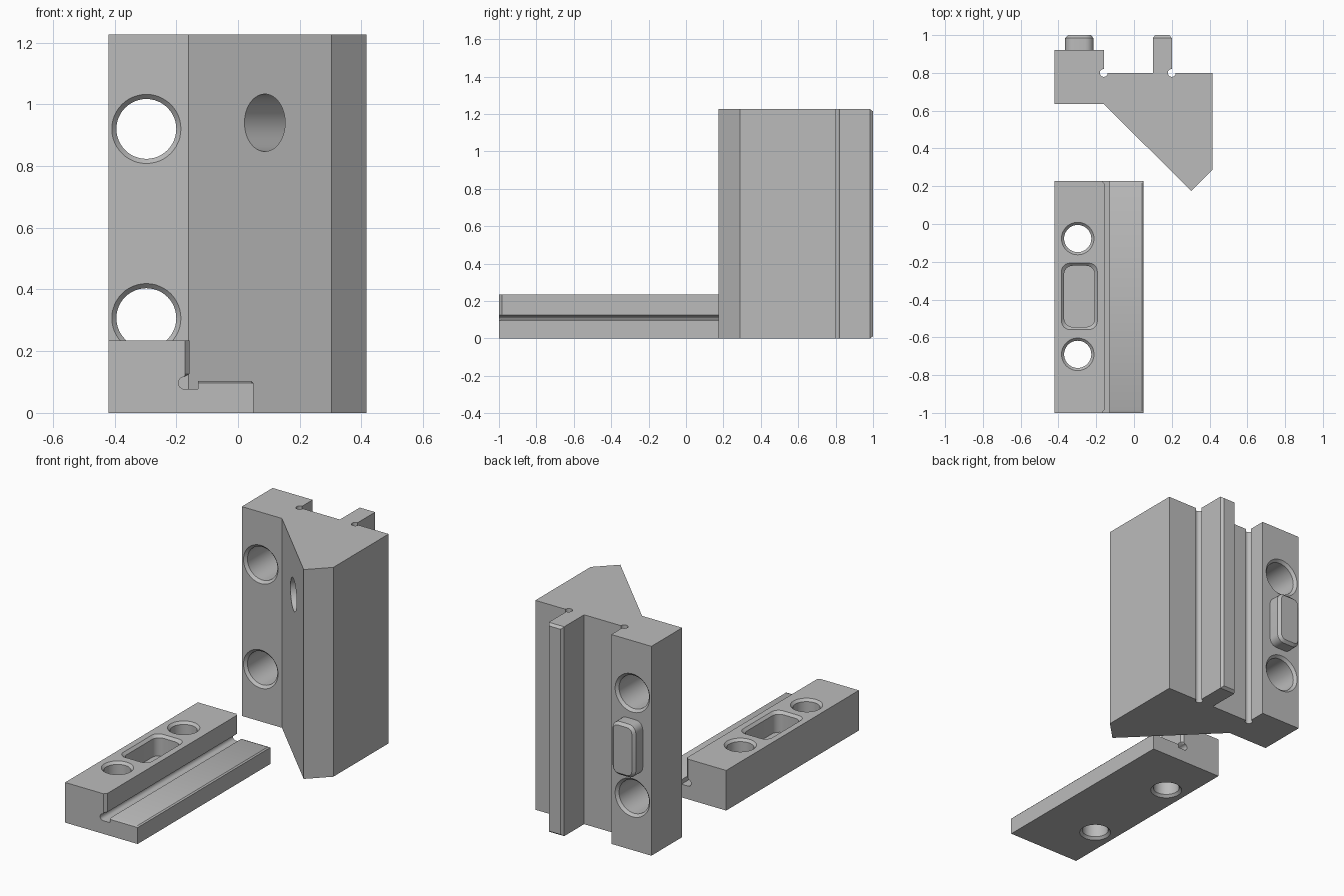
import bpy, bmesh, math
from mathutils import Matrix

cube = bpy.data.objects.get("Cube")
if cube:
    bpy.data.objects.remove(cube)

steel = bpy.data.materials.new("plain grey steel")
steel.use_nodes = True
GREY = (0.5, 0.5, 0.5, 1)
steel.diffuse_color = GREY
steel.node_tree.nodes["Principled BSDF"].inputs["Base Color"].default_value = GREY

UP = Matrix.Identity(4)
ALONG_Y = Matrix.Rotation(math.pi / 2, 4, 'X')   # height runs to -y, outline is (x, z)
HEIGHT = 1.226


def arc(cx, cy, r, start=0, end=360, n=32):
    full = end - start == 360
    angles = [math.radians(start + (end - start) * i / n) for i in range(n if full else n + 1)]
    return [(cx + r * math.cos(a), cy + r * math.sin(a)) for a in angles]


def rect(cx, cy, hx, hy, r):
    """Rectangle with rounded corners."""
    pts = []
    for k, (sx, sy) in enumerate([(1, 1), (-1, 1), (-1, -1), (1, -1)]):
        pts += arc(cx + sx * (hx - r), cy + sy * (hy - r), r, 90 * k, 90 * k + 90, 6)
    return pts


def loft(name, sections, matrix=UP):
    """Closed solid through (height, outline) sections."""
    bm = bmesh.new()
    rings = [[bm.verts.new(matrix @ Matrix.Translation((u, v, h)).translation)
              for u, v in outline] for h, outline in sections]
    n = len(rings[0])
    for a, b in zip(rings, rings[1:]):
        for i in range(n):
            j = (i + 1) % n
            bm.faces.new((a[i], a[j], b[j], b[i]))
    bm.faces.new(rings[0][::-1])
    bm.faces.new(rings[-1])
    bmesh.ops.recalc_face_normals(bm, faces=bm.faces)
    mesh = bpy.data.meshes.new(name)
    bm.to_mesh(mesh)
    bm.free()
    mesh.materials.append(steel)
    obj = bpy.data.objects.new(name, mesh)
    bpy.context.collection.objects.link(obj)
    return obj


def combine(target, tool, operation='DIFFERENCE'):
    mod = target.modifiers.new(operation, 'BOOLEAN')
    mod.operation, mod.solver, mod.object = operation, 'EXACT', tool
    bpy.context.view_layer.objects.active = target
    bpy.ops.object.modifier_apply(modifier=mod.name)
    bpy.data.objects.remove(tool)


def bolt_hole(target, cx, cy, low, high, r, rim, matrix):
    """Through hole with a chamfer at both ends."""
    c = rim - r
    levels = [(low - c, rim + c), (low + c, r), (high - c, r), (high + c, rim + c)]
    combine(target, loft("hole_cutter", [(h, arc(cx, cy, s, n=48)) for h, s in levels], matrix))


# Upright jaw body
body = [(-0.42, 0.635), (-0.16, 0.635), (0.303, 0.175), (0.416, 0.288), (0.416, 0.8),
        (-0.16, 0.8), (-0.16, 0.92), (-0.42, 0.92)]
jaw = loft("upright_jaw", [(0, body), (HEIGHT, body)])


# Rear guide rail with chamfered outer edges
def rail_outline(inset):
    return [(0.1 + inset, inset), (0.2 - inset, inset),
            (0.2 - inset, HEIGHT - inset), (0.1 + inset, HEIGHT - inset)]


combine(jaw, loft("guide_rail", [(-1, rail_outline(0.012)), (-0.984, rail_outline(0)),
                                 (-0.76, rail_outline(0))], ALONG_Y), 'UNION')

# Relief grooves in the inner corners
for x in (-0.16, 0.2):
    ring = arc(x, 0.8, 0.021, n=24)
    combine(jaw, loft("relief_cutter", [(-0.1, ring), (HEIGHT + 0.1, ring)]))

# Bolt holes through the jaw flange
for z in (0.307, 0.92):
    bolt_hole(jaw, -0.297, z, -0.92, -0.635, 0.097, 0.112, ALONG_Y)

# Blind hole square to the sloping face
slope = (Matrix.Translation((0.087, 0.39, 0.94)) @ Matrix.Rotation(math.radians(-45), 4, 'Z')
         @ Matrix.Rotation(math.radians(-90), 4, 'X'))
bore = arc(0, 0, 0.093, n=48)
combine(jaw, loft("blind_hole_cutter", [(-0.1, bore), (0.3, bore)], slope))

# Locating key on the back of the flange
loft("locating_key", [(-1, rect(-0.289, 0.613, 0.06, 0.14, 0.03)),
                      (-0.984, rect(-0.289, 0.613, 0.075, 0.155, 0.045)),
                      (-0.91, rect(-0.289, 0.613, 0.075, 0.155, 0.045))], ALONG_Y)


# Stepped base with an undercut groove and eased ends
def base_outline(wall, ledge):
    return ([(-0.42, 0), (0.05, 0), (0.05, 0.096), (0.043, ledge), (-0.13, ledge),
             (-0.13, 0.077)] + arc(-0.173, 0.097, 0.02, 270, 90, 12)
            + [(wall, 0.126), (wall, 0.235), (-0.42, 0.235)])


end, middle = base_outline(-0.171, 0.0965), base_outline(-0.157, 0.103)
base = loft("stepped_base", [(-0.228, end), (-0.213, middle), (0.985, middle), (1, end)], ALONG_Y)

# Base bolt holes and key pocket
for y in (-0.077, -0.69):
    bolt_hole(base, -0.298, y, 0, 0.235, 0.072, 0.086, UP)
pocket = [(0.115, 0.081, 0.162), (0.22, 0.081, 0.162), (0.25, 0.109, 0.19)]
combine(base, loft("pocket_cutter", [(h, rect(-0.289, -0.383, hx, hy, 0.045))
                                     for h, hx, hy in pocket]))

# Smooth the round walls and keep the machined edges crisp
for obj in bpy.context.collection.objects:
    if obj.type == 'MESH' and steel.name in obj.data.materials:
        obj.select_set(True)
        bpy.context.view_layer.objects.active = obj
        bpy.ops.object.shade_smooth_by_angle(angle=math.radians(25))
        obj.select_set(False)
